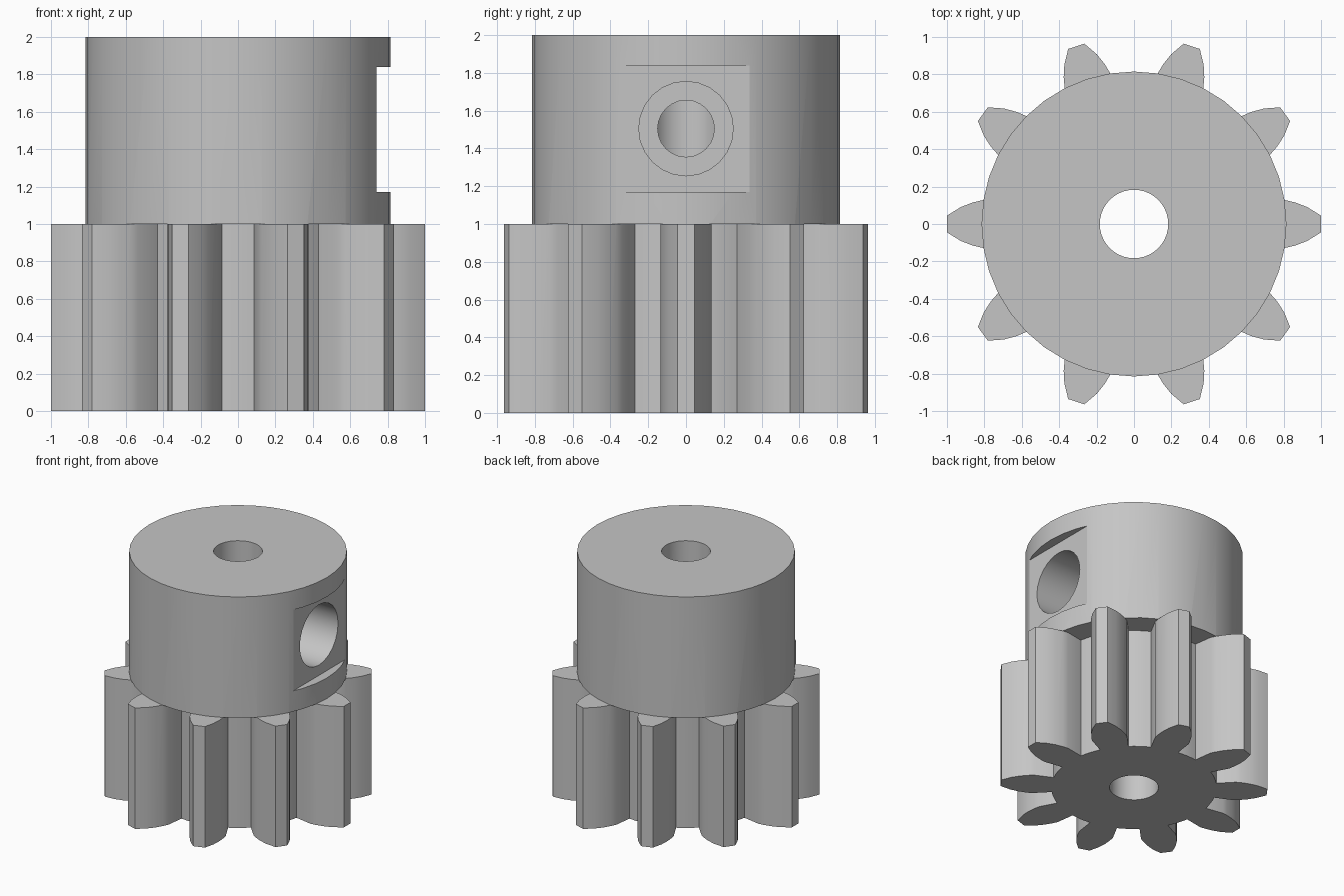
import bpy, bmesh
from math import radians, cos, sin, pi
from mathutils import Matrix, Vector

cube = bpy.data.objects.get("Cube")
if cube:
    bpy.data.objects.remove(cube, do_unlink=True)

TEETH = 10
ROOT = 0.62
HUB_R = 0.815
HOLE_Z = 1.505

steel = bpy.data.materials.new("plain grey")
steel.use_nodes = True
GREY = (0.56, 0.56, 0.56, 1)
steel.diffuse_color = GREY
steel.node_tree.nodes["Principled BSDF"].inputs["Base Color"].default_value = GREY


def make_object(name, bm):
    bmesh.ops.recalc_face_normals(bm, faces=bm.faces)
    mesh = bpy.data.meshes.new(name)
    bm.to_mesh(mesh)
    bm.free()
    mesh.materials.append(steel)
    obj = bpy.data.objects.new(name, mesh)
    bpy.context.scene.collection.objects.link(obj)
    return obj


def prism(name, outline, z0, z1):
    """Extrude a closed outline of (x, y) points upward."""
    bm = bmesh.new()
    face = bm.faces.new([bm.verts.new((x, y, z0)) for x, y in outline])
    top = bmesh.ops.extrude_face_region(bm, geom=[face])["geom"]
    verts = [v for v in top if isinstance(v, bmesh.types.BMVert)]
    bmesh.ops.translate(bm, verts=verts, vec=(0, 0, z1 - z0))
    return make_object(name, bm)


def circle(radius, sides):
    return [(radius * cos(2 * pi * i / sides), radius * sin(2 * pi * i / sides))
            for i in range(sides)]


def cross_hole(name, radius, x0, x1):
    """Round cutter lying along x at the screw height."""
    obj = prism(name, circle(radius, 24), x0, x1)
    obj.data.transform(Matrix.Translation((0, 0, HOLE_Z)) @ Matrix.Rotation(pi / 2, 4, "Y"))
    return obj


# Toothed section: (radius, half angle) along one flank, mirrored for each tooth
flank = [(ROOT, 10.1), (0.77, 10.1), (0.81, 9.2), (0.87, 7.6), (0.93, 5.6), (1.0, 2.6)]
tooth = [(r, -a) for r, a in flank] + [(r, a) for r, a in reversed(flank)]
tooth += [(ROOT, a) for a in (14.1, 18, 21.9)]
outline = []
for i in range(TEETH):
    for r, a in tooth:
        t = radians(a + i * 360 / TEETH)
        outline.append((r * cos(t), r * sin(t)))
gear = prism("gear_teeth", outline, 0, 1)

# Hub
body = prism("pinion_gear", circle(HUB_R, 40), 1, 2)

# Cutters: shaft bore, square flat, screw head recess and screw hole
bore = prism("bore_cutter", circle(0.183, 40), -0.5, 2.5)
flat = prism("flat_cutter", [(0.74, -0.335), (1.1, -0.335), (1.1, 0.335), (0.74, 0.335)],
             1.17, 1.84)
recess = cross_hole("recess_cutter", 0.25, 0.33, 1.1)
screw = cross_hole("screw_cutter", 0.15, 0, 1.1)

helpers = [gear, bore, flat, recess, screw]
for tool in helpers:
    tool.hide_render = True
    mod = body.modifiers.new(tool.name, "BOOLEAN")
    mod.object = tool
    mod.solver = "EXACT"
    mod.operation = "UNION" if tool is gear else "DIFFERENCE"

# Bake the booleans into one solid and drop the helpers
bpy.context.view_layer.update()
solid = bpy.data.meshes.new_from_object(
    body.evaluated_get(bpy.context.evaluated_depsgraph_get()))
body.modifiers.clear()
body.data = solid
solid.materials.clear()
solid.materials.append(steel)
for tool in helpers:
    bpy.data.objects.remove(tool, do_unlink=True)

bpy.ops.object.select_all(action="DESELECT")
body.select_set(True)
bpy.context.view_layer.objects.active = body
bpy.ops.object.shade_smooth_by_angle(angle=radians(25))
